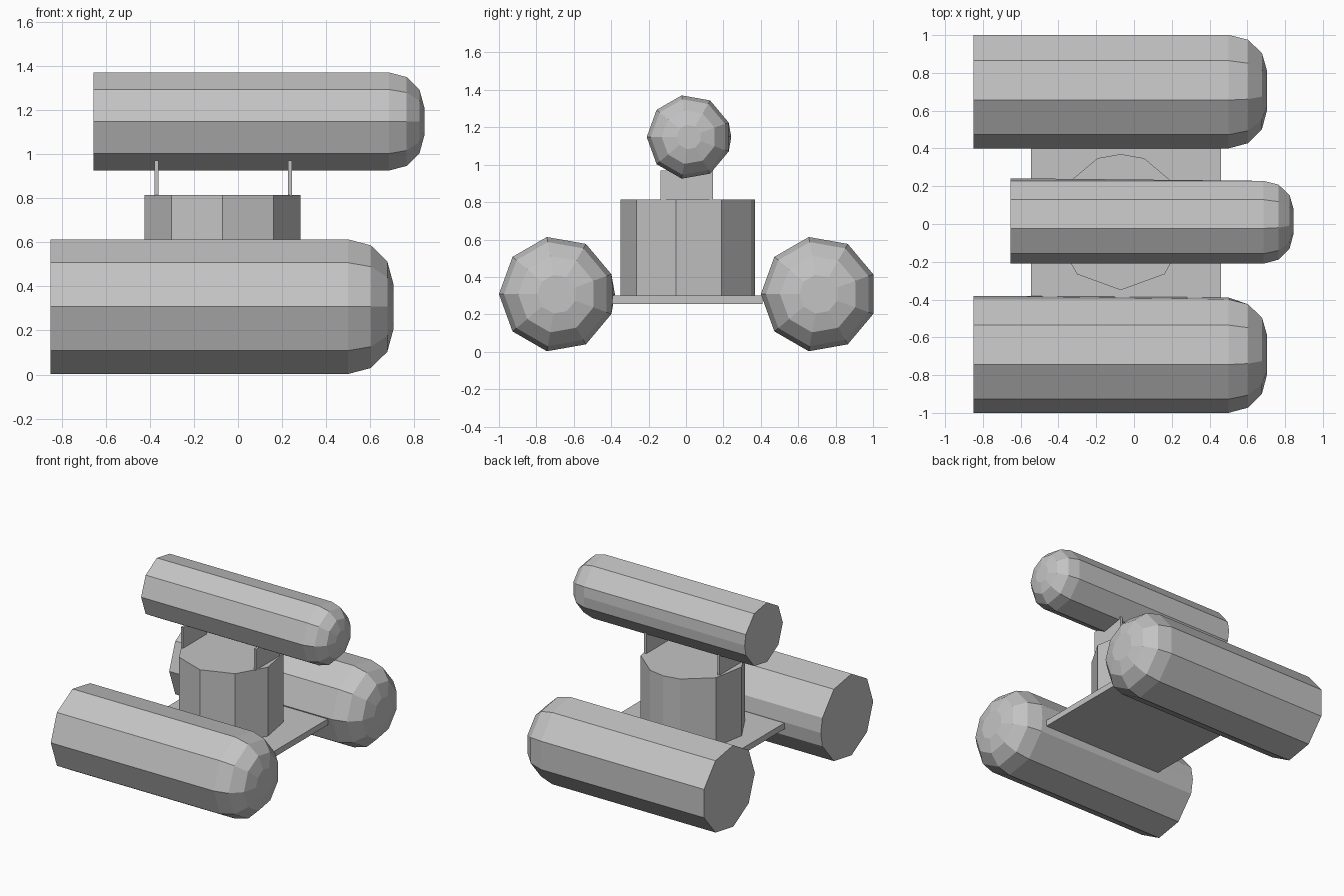
import bpy
import bmesh
from math import cos, sin, pi, radians
from mathutils import Matrix

if "Cube" in bpy.data.objects:
    bpy.data.objects.remove(bpy.data.objects["Cube"], do_unlink=True)

GREY = (0.55, 0.55, 0.55, 1.0)
grey = bpy.data.materials.new("plain grey")
grey.diffuse_color = GREY
grey.use_nodes = True
grey.node_tree.nodes["Principled BSDF"].inputs["Base Color"].default_value = GREY

SIDES = 9
CHORD = cos(pi / SIDES)   # keeps the seam vertex flush with its facet


def finish(bm, name):
    bmesh.ops.recalc_face_normals(bm, faces=bm.faces)
    mesh = bpy.data.meshes.new(name)
    bm.to_mesh(mesh)
    bm.free()
    mesh.materials.append(grey)
    obj = bpy.data.objects.new(name, mesh)
    bpy.context.collection.objects.link(obj)
    return obj


def loft(name, rings, place):
    """Nine-sided solid along local x; each ring is (x, radius, seam factor)."""
    bm = bmesh.new()
    loops = []
    for x, radius, seam in rings:
        loop = [bm.verts.new((x, radius * seam, 0))]
        for i in range(SIDES):
            a = pi / SIDES + i * 2 * pi / SIDES
            loop.append(bm.verts.new((x, radius * cos(a), radius * sin(a))))
        loops.append(loop)
    n = SIDES + 1
    for a, b in zip(loops, loops[1:]):
        for i in range(n):
            j = (i + 1) % n
            bm.faces.new((a[i], a[j], b[j], b[i]))
    bm.faces.new(loops[0])
    bm.faces.new(loops[-1])
    bm.transform(place)
    return finish(bm, name)


def pod(name, y, z, radius, rear, shoulder, rounding, rear_seam, front_seam):
    """Flat-ended tank with a faceted rounded nose towards +x."""
    rings = [(rear, radius, rear_seam)]
    for step in range(4):
        a = radians(30 * step)
        rings.append((shoulder + rounding * sin(a),
                      radius - rounding * (1 - cos(a)),
                      CHORD if step else front_seam))
    return loft(name, rings, Matrix.Translation((0, y, z)))


def box(name, low, high):
    bm = bmesh.new()
    bmesh.ops.create_cube(bm, size=1)
    for v in bm.verts:
        v.co = [(h if c > 0 else l) for c, l, h in zip(v.co, low, high)]
    return finish(bm, name)


# Three tanks
pod("front_tank", -0.69, 0.308, 0.31, -0.85, 0.5, 0.205, 1, 0.97)
pod("back_tank", 0.71, 0.308, 0.31, -0.85, 0.5, 0.205, CHORD, CHORD)
pod("top_tank", 0.016, 1.148, 0.226, -0.655, 0.685, 0.16, 1, CHORD)

# Connecting deck
box("deck_plate", (-0.545, -0.41, 0.255), (0.46, 0.41, 0.3))

# Upright drum, turned so its axis runs along z
upright = Matrix.Translation((-0.07, 0.01, 0)) @ Matrix.Rotation(-pi / 2, 4, "Y")
loft("centre_drum", [(0.3, 0.36, 1), (0.815, 0.36, 1)], upright)

# Thin struts carrying the top tank
for side, x in (("right", -0.37), ("left", 0.236)):
    box(side + "_strut", (x - 0.009, -0.135, 0.81), (x + 0.009, 0.145, 0.97))
